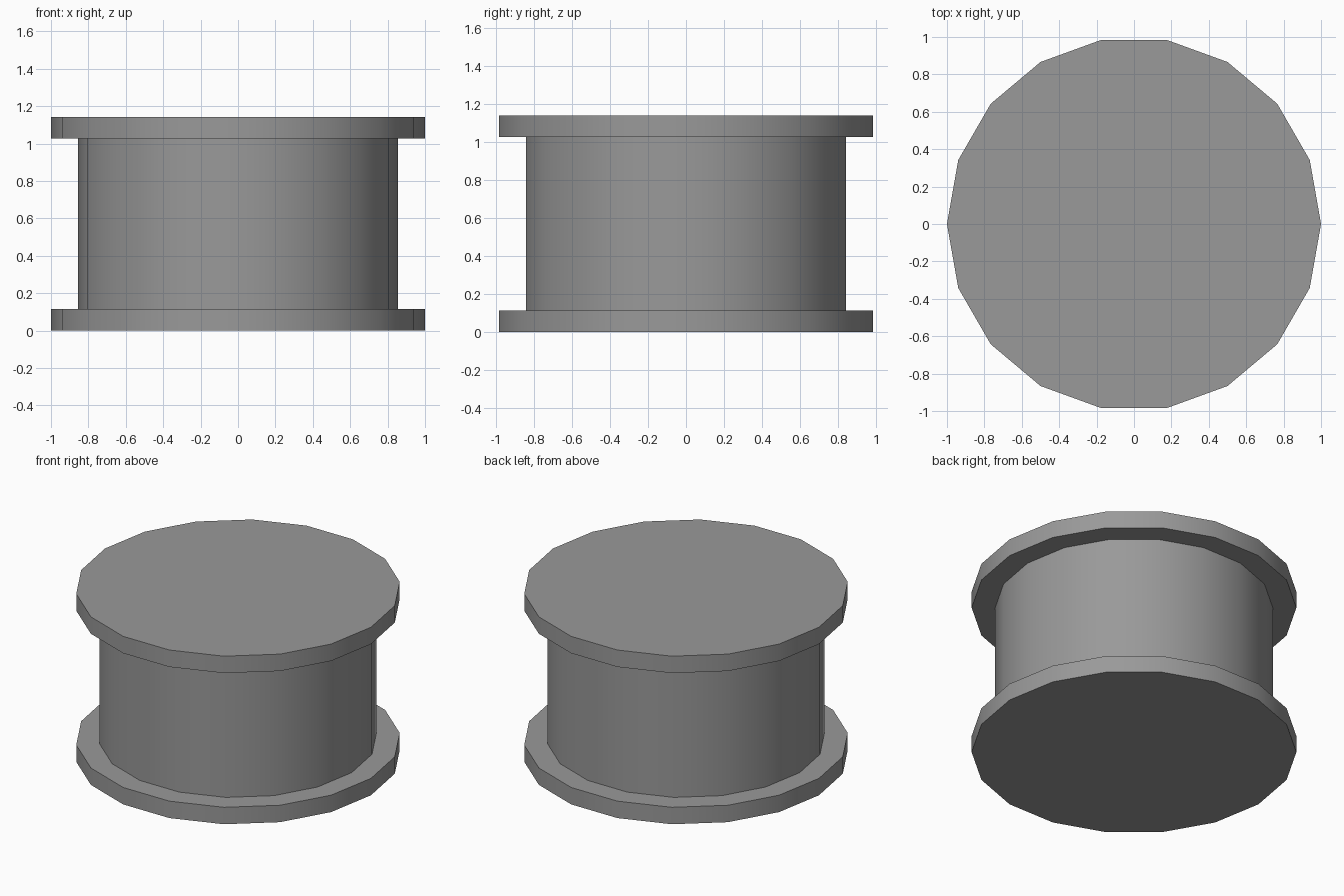
import bpy
import math

if "Cube" in bpy.data.objects:
    bpy.data.objects.remove(bpy.data.objects["Cube"])

SIDES = 18

# Dark grey finish shared by all parts
dark_grey = bpy.data.materials.new("dark_grey")
dark_grey.diffuse_color = (0.32, 0.32, 0.32, 1.0)
dark_grey.use_nodes = True
dark_grey.node_tree.nodes["Principled BSDF"].inputs["Base Color"].default_value = dark_grey.diffuse_color


def disc(name, radius, z0, z1):
    # Upright 18-sided cylinder with a corner on the x axis
    bpy.ops.mesh.primitive_cylinder_add(
        vertices=SIDES, radius=radius, depth=z1 - z0,
        location=(0, 0, (z0 + z1) / 2), rotation=(0, 0, math.pi / 2))
    obj = bpy.context.object
    obj.name = name
    bpy.ops.object.transform_apply(location=False, rotation=True, scale=False)
    bpy.ops.object.shade_smooth_by_angle(angle=math.radians(30))
    obj.data.materials.append(dark_grey)
    return obj


# Spool: wide flange, narrower drum, matching wide flange
disc("lower_flange", 1.0, 0.0, 0.115)
disc("drum", 0.855, 0.115, 1.027)
disc("upper_flange", 1.0, 1.027, 1.142)
